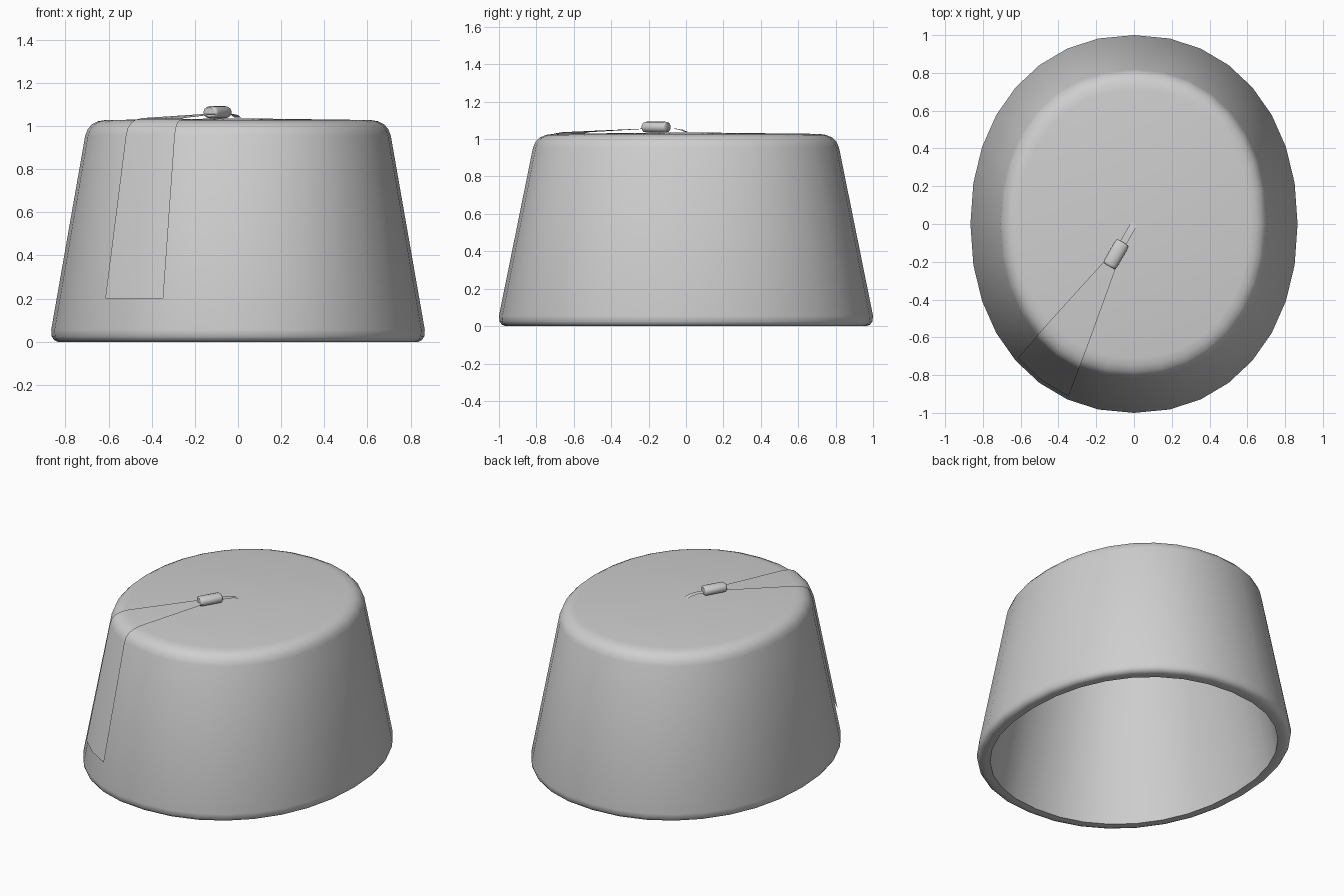
import bpy, bmesh, math
from mathutils import Vector

if "Cube" in bpy.data.objects:
    bpy.data.objects.remove(bpy.data.objects["Cube"])

felt = bpy.data.materials.new("grey felt")
felt.diffuse_color = (0.62, 0.62, 0.62, 1)
felt.use_nodes = True
felt.node_tree.nodes["Principled BSDF"].inputs["Base Color"].default_value = felt.diffuse_color
SIDES, RX, POWER = 32, 0.866, 0.934


def ring_point(r, z, deg):
    # slightly squared oval
    c, s = math.cos(math.radians(deg)), math.sin(math.radians(deg))
    return Vector((RX * r * math.copysign(abs(c) ** POWER, c),
                   r * math.copysign(abs(s) ** POWER, s), z))


def make(name, bm, angle=40):
    bmesh.ops.recalc_face_normals(bm, faces=bm.faces)
    mesh = bpy.data.meshes.new(name)
    bm.to_mesh(mesh)
    bm.free()
    mesh.materials.append(felt)
    ob = bpy.data.objects.new(name, mesh)
    bpy.context.collection.objects.link(ob)
    bpy.ops.object.select_all(action='DESELECT')
    ob.select_set(True)
    bpy.context.view_layer.objects.active = ob
    bpy.ops.object.shade_smooth_by_angle(angle=math.radians(angle))
    return ob


def bridge(bm, rows, closed):
    for a, b in zip(rows, rows[1:]):
        n = len(a)
        for i in range(n if closed else n - 1):
            j = (i + 1) % n
            bm.faces.new((a[i], a[j], b[j], b[i]))


# hat body: oval shell, rounded at brim and crown, open underneath
profile = [(0.728, 0.945), (0.916, 0.0), (0.94, 0.0), (0.965, 0.0), (0.985, 0.008),
           (0.997, 0.025), (1.0, 0.055), (0.818, 0.955), (0.805, 0.985),
           (0.782, 1.008), (0.75, 1.022), (0.71, 1.028)]
bm = bmesh.new()
rows = [[bm.verts.new(ring_point(r, z, 360 * i / SIDES)) for i in range(SIDES)]
        for r, z in profile]
bridge(bm, rows, True)
for row, z in ((rows[0], 0.95), (rows[-1], 1.036)):
    tip = bm.verts.new((0, 0, z))
    for i in range(SIDES):
        bm.faces.new((row[i], row[(i + 1) % SIDES], tip))
make("hat_body", bm)

# tassel: thin strip down the side, over the crown edge and in to the toggle
along = Vector((0.5, 0.866, 0))
across = Vector((0.866, -0.5, 0))
knot = Vector((-0.095, -0.16, 1.064))
bm = bmesh.new()
rows = []
for r, z in [(0.982, 0.2), (0.829, 0.958), (0.816, 0.991), (0.79, 1.016),
             (0.755, 1.03), (0.71, 1.037)]:
    rows.append([bm.verts.new(ring_point(r, z, d)) for d in (225, 236.25, 247.5)])
rows.append([bm.verts.new(knot - along * 0.06 + across * s - Vector((0, 0, 0.008)))
             for s in (-0.035, 0, 0.035)])
bridge(bm, rows, False)
make("tassel", bm)

# cord: narrow strip from the toggle to the crown centre
bm = bmesh.new()
rows = []
for t, z in ((-0.14, 1.055), (-0.07, 1.056), (-0.03, 1.05), (0, 1.039)):
    rows.append([bm.verts.new(along * t + across * s + Vector((0, 0, z)))
                 for s in (-0.018, 0.0, 0.018)])
bridge(bm, rows, False)
make("cord", bm)

# toggle: short flattened barrel with rounded ends
bm = bmesh.new()
rows = []
for t, k in ((-0.073, 0.75), (-0.068, 0.92), (-0.058, 1), (0.058, 1), (0.068, 0.92), (0.073, 0.75)):
    ring = []
    for i in range(16):
        a = 2 * math.pi * i / 16
        c, s = math.cos(a), math.sin(a)
        x = math.copysign(abs(c) ** 0.9, c) * 0.039 * k
        z = math.copysign(abs(s) ** 0.9, s) * 0.029 * k
        ring.append(bm.verts.new(knot + along * t + across * x + Vector((0, 0, z))))
    rows.append(ring)
bridge(bm, rows, True)
bm.faces.new(rows[0])
bm.faces.new(rows[-1])
make("toggle", bm)
